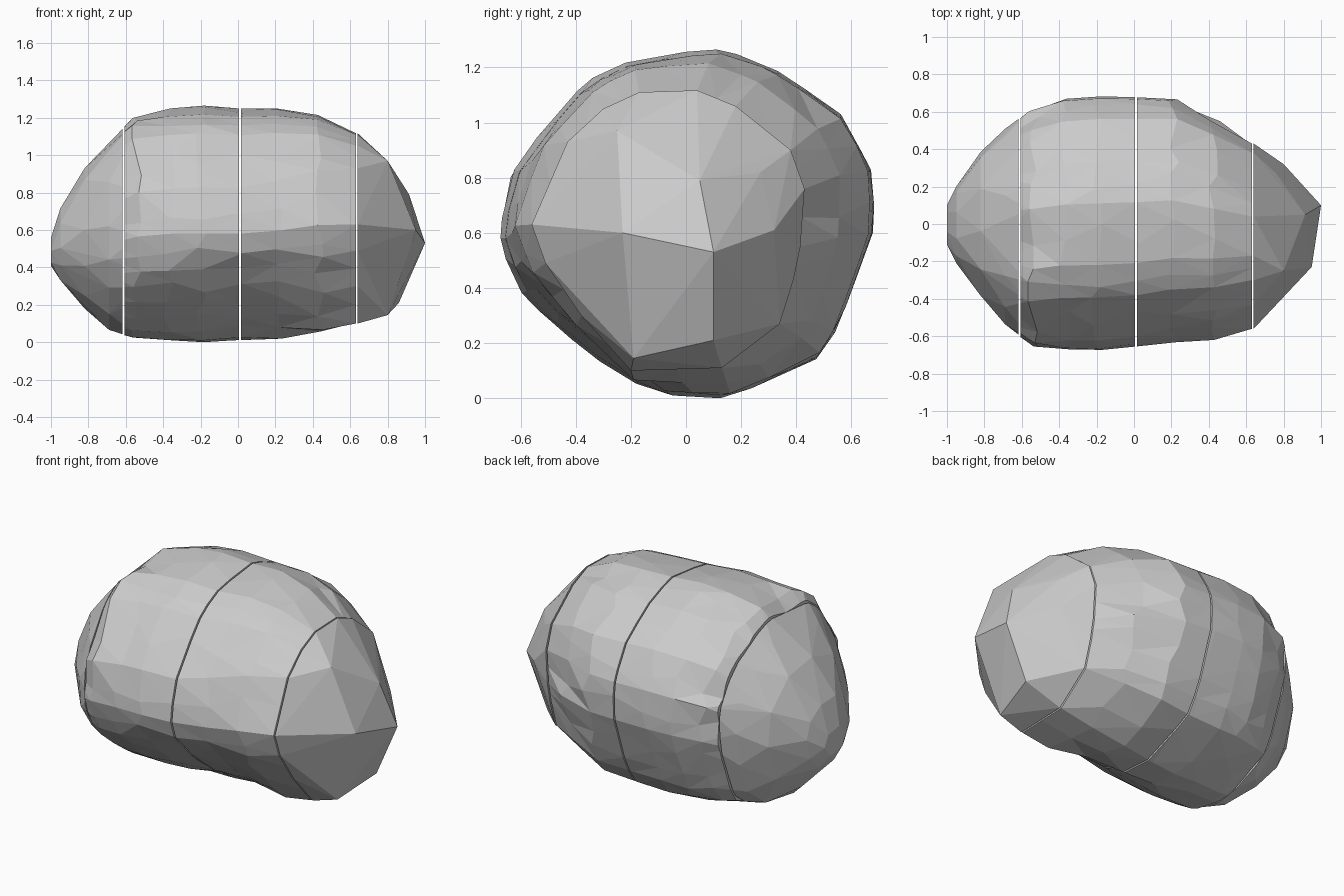
import bpy, bmesh, random
from mathutils import Vector

if "Cube" in bpy.data.objects:
    bpy.data.objects.remove(bpy.data.objects["Cube"])

random.seed(4)
SIDES = 30

# Normalised cross-section (y, z) of the middle of the boulder
MIDDLE = [(1, -.05), (.99, .31), (.83, .63), (.49, .88), (.16, 1), (-.33, .93),
          (-.59, .77), (-.93, .31), (-1, -.08), (-.89, -.40), (-.62, -.68),
          (-.27, -.94), (.18, -1), (.7, -.78), (.86, -.48)]

# Actual cross-section (y, z) at the right-hand cut
RIGHT = [(.415, .55), (.43, .76), (.38, .90), (.18, 1.06), (.04, 1.117), (-.17, 1.11),
         (-.30, 1.05), (-.43, .93), (-.56, .63), (-.51, .49), (-.38, .30),
         (-.20, .10), (.13, .11), (.34, .27), (.39, .43)]
RIGHT_N = [((y + .065) / .495, (z - .608) / .509) for y, z in RIGHT]

# Stations along the boulder: x, y min, y max, z min, z max
STATIONS = [(-1, -.11, .10, .40, .56), (-.95, -.21, .20, .32, .72),
            (-.82, -.39, .385, .18, .94), (-.69, -.545, .505, .06, 1.07),
            (-.54, -.655, .61, .025, 1.20), (-.37, -.67, .665, .01, 1.25),
            (-.2, -.673, .678, 0, 1.265), (0, -.655, .675, .01, 1.25),
            (.21, -.632, .665, .015, 1.25), (.43, -.62, .56, .05, 1.215),
            (.631, -.56, .43, .099, 1.117)]

# Corner points of the blunt right-hand end
NOSE = [(1, .1, .53), (.95, -.23, .6), (.915, .05, .79), (.8, -.25, .97),
        (.80, .32, .61), (.86, .1, .21), (.8, -.19, .145), (.76, .27, .82)]


def sample(profile, t, curve):
    """Point at parameter t of a closed profile, partly rounded by curve."""
    i = int(t // 1)
    f = t - i
    a, b, c, d = (Vector(profile[(i + k) % len(profile)]) for k in (-1, 0, 1, 2))
    p = b + .5 * f * (c - a + f * (2 * a - 5 * b + 4 * c - d + f * (3 * b - 3 * c + d - a)))
    return b.lerp(c, f).lerp(p, curve)


def ring(i, station):
    """One cross-section, slightly roughened so the facets are irregular."""
    x, y0, y1, z0, z1 = station
    w = max(0, x / .631) ** 1.5
    rough = 0 if i < 4 or i == len(STATIONS) - 1 else 1
    dent = max(0, 1 - ((x - .05) / .35) ** 2) * .06
    points = []
    for j in range(SIDES):
        t = j * len(MIDDLE) / SIDES + rough * (j % 2) * random.uniform(-.2, .2)
        u, v = sample(MIDDLE, t, .6).lerp(sample(RIGHT_N, t, 0), w)
        s = 1
        if max(abs(u), abs(v)) < .97:
            s -= rough * random.uniform(0, .01)
        if u < -.25 and v < -.3:          # shallow hollow under the front
            s -= dent
        if x < -.4 and -.95 < u < -.3 and v > .2:   # fuller front shoulder
            s += .05
        points.append(Vector((x + rough * random.uniform(-.03, .03),
                              (y0 + y1) / 2 + u * s * (y1 - y0) / 2,
                              max(0, (z0 + z1) / 2 + min(v * s, 1) * (z1 - z0) / 2))))
    return points


def finish(bm, name):
    bmesh.ops.recalc_face_normals(bm, faces=bm.faces)
    mesh = bpy.data.meshes.new(name)
    bm.to_mesh(mesh)
    bm.free()
    bpy.context.collection.objects.link(bpy.data.objects.new(name, mesh))


def loft(rings):
    bm = bmesh.new()
    rows = [[bm.verts.new(p) for p in r] for r in rings]
    for a, b in zip(rows, rows[1:]):
        for j in range(SIDES):
            k = (j + 1) % SIDES
            bm.faces.new((a[j], a[k], b[k], b[j]))
    bmesh.ops.triangulate(bm, faces=bm.faces, quad_method='BEAUTY')
    bm.faces.new(rows[0])
    bm.faces.new(rows[-1])
    return bm


def hull(points):
    bm = bmesh.new()
    for p in points:
        bm.verts.new(p)
    bmesh.ops.convex_hull(bm, input=bm.verts[:])
    bmesh.ops.delete(bm, geom=[v for v in bm.verts if not v.link_faces], context='VERTS')
    return bm


def cut(bm, x, keep_right):
    geom = bm.verts[:] + bm.edges[:] + bm.faces[:]
    out = bmesh.ops.bisect_plane(bm, geom=geom, plane_co=(x, 0, 0), plane_no=(1, 0, 0),
                                 clear_inner=keep_right, clear_outer=not keep_right)
    edges = [e for e in out['geom_cut'] if isinstance(e, bmesh.types.BMEdge)]
    bmesh.ops.holes_fill(bm, edges=edges, sides=0)


rings = [ring(i, s) for i, s in enumerate(STATIONS)]

# Two lofted middle slices, separated by a thin gap
for name, lo, hi in (("left_middle_slice", -.608, .006),
                     ("right_middle_slice", .015, None)):
    bm = loft(rings)
    cut(bm, lo, True)
    if hi is not None:
        cut(bm, hi, False)
    finish(bm, name)

# Left end: a convex cap with broad, irregular facets
cap = []
for i in range(5):
    step = (5, 3, 3, 2, 1)[i]
    cap += rings[i][i % 2::step]
bm = hull(cap)
cut(bm, -.617, False)
finish(bm, "left_end_slice")

# Blunt faceted right end
finish(hull([(.640, y, z) for y, z in RIGHT] + NOSE), "right_end_slice")
